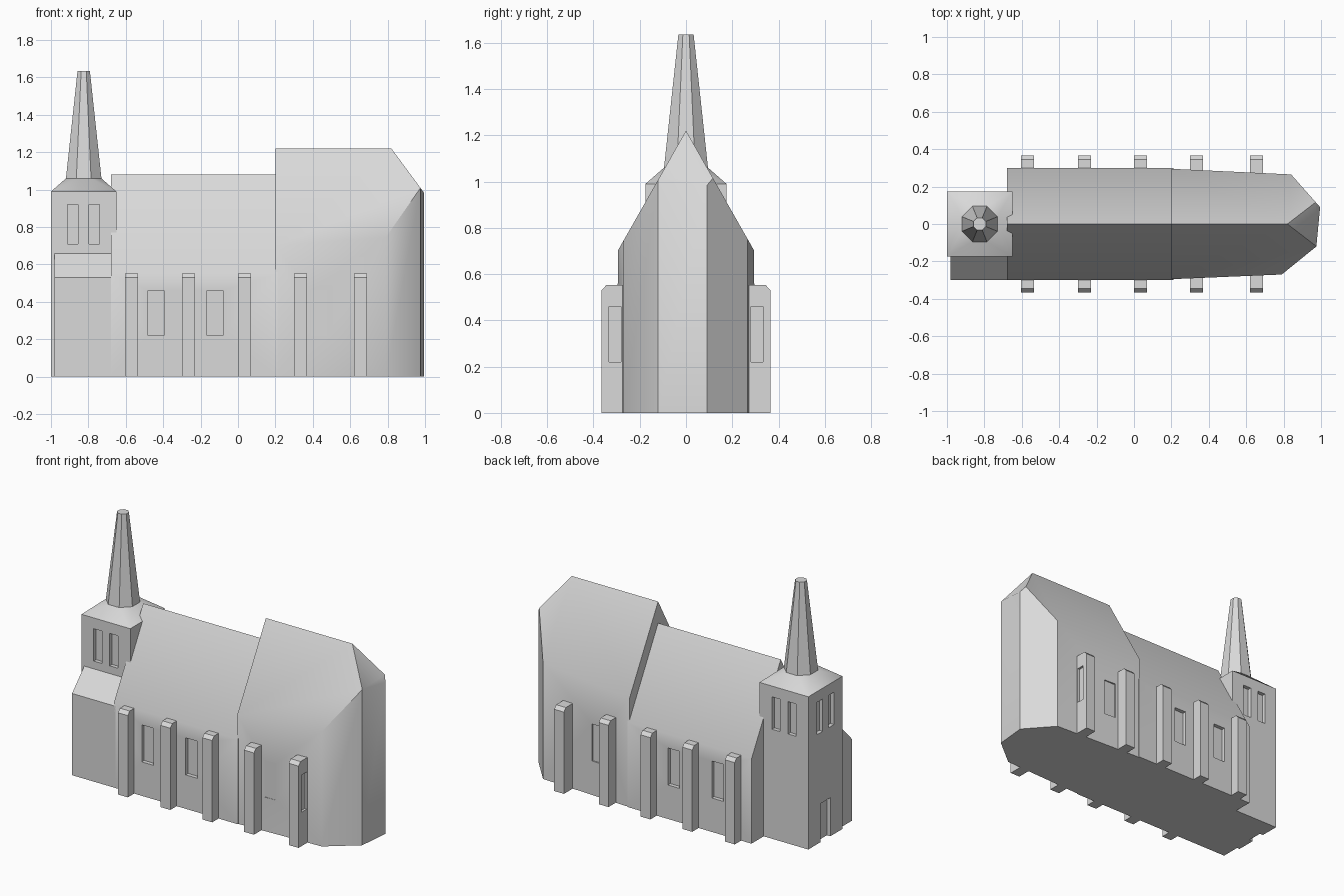
import bpy, bmesh, math
from mathutils import Vector

if "Cube" in bpy.data.objects:
    bpy.data.objects.remove(bpy.data.objects["Cube"])

stone = bpy.data.materials.new("pale_grey_stone")
stone.diffuse_color = (0.7, 0.7, 0.7, 1)
stone.use_nodes = True
stone.node_tree.nodes["Principled BSDF"].inputs["Base Color"].default_value = stone.diffuse_color


def finish(name, bm):
    bmesh.ops.recalc_face_normals(bm, faces=bm.faces)
    me = bpy.data.meshes.new(name)
    bm.to_mesh(me)
    bm.free()
    me.materials.append(stone)
    ob = bpy.data.objects.new(name, me)
    bpy.context.collection.objects.link(ob)
    return ob


def extrude(bm, points, offset):
    """Turn a closed outline into a solid prism."""
    face = bm.faces.new([bm.verts.new(p) for p in points])
    ext = bmesh.ops.extrude_face_region(bm, geom=[face], use_keep_orig=True)
    bmesh.ops.translate(bm, vec=offset,
                        verts=[g for g in ext["geom"] if isinstance(g, bmesh.types.BMVert)])


def profile_x(name, yz, x0, x1):
    bm = bmesh.new()
    extrude(bm, [(x0, y, z) for y, z in yz], (x1 - x0, 0, 0))
    return finish(name, bm)


def add_box(bm, x0, x1, y0, y1, z0, z1):
    extrude(bm, [(x0, y0, z0), (x1, y0, z0), (x1, y1, z0), (x0, y1, z0)], (0, 0, z1 - z0))


def cut(ob, boxes):
    """Cut box-shaped recesses out of an object."""
    bm = bmesh.new()
    for b in boxes:
        add_box(bm, *b)
    cutter = finish("recess_cutter", bm)
    cutter.hide_render = True
    mod = ob.modifiers.new("recess", 'BOOLEAN')
    mod.operation, mod.solver, mod.object = 'DIFFERENCE', 'EXACT', cutter
    bpy.context.view_layer.objects.active = ob
    bpy.ops.object.modifier_apply(modifier=mod.name)
    bpy.data.objects.remove(cutter, do_unlink=True)


# Nave with steep gable roof and two windows per side
nave = profile_x("nave", [(-.30, 0), (.30, 0), (.30, .55), (0, 1.08), (-.30, .55)], -.68, .21)
cut(nave, [(x, x + .085, min(s * .275, s * .4), max(s * .275, s * .4), .22, .46)
           for s in (-1, 1) for x in (-.48, -.165)])

# Choir: irregular footprint raised up, then trimmed by two roof planes and a hip
bm = bmesh.new()
extrude(bm, [(.2, -.295, 0), (.79, -.27, 0), (.975, -.12, 0), (.995, .09, 0),
             (.84, .265, 0), (.2, .295, 0)], (0, 0, 1.4))
bmesh.ops.recalc_face_normals(bm, faces=bm.faces)
for x, normal in ((0, (0, 1.76, 1)), (0, (0, -1.76, 1)), (.82, (1.355, 0, 1))):
    res = bmesh.ops.bisect_plane(bm, geom=bm.verts[:] + bm.edges[:] + bm.faces[:], dist=1e-5,
                                 plane_co=(x, 0, 1.22), plane_no=Vector(normal).normalized(),
                                 clear_outer=True)
    rim = [e for e in bm.edges if e.is_boundary]
    bmesh.ops.holes_fill(bm, edges=rim, sides=0)
choir = finish("choir", bm)
cut(choir, [(.39, .475, -.4, -.283, .22, .46), (.39, .475, .275, .4, .22, .46)])

# Buttresses with bevelled caps, the last pair with a side recess
for s, side in ((-1, "south"), (1, "north")):
    for i, x in enumerate((-.605, -.30, 0, .30, .62)):
        yz = [(s * .25, 0), (s * .365, 0), (s * .365, .53), (s * .345, .552), (s * .25, .552)]
        ob = profile_x(f"buttress_{side}_{i + 1}", yz, x, x + .07)
        if i == 4:
            y0, y1 = sorted((s * .28, s * .333))
            cut(ob, [(.675, .75, y0, y1, .22, .46)])

# Lean-to beside the tower
profile_x("lean_to", [(-.30, 0), (-.1, 0), (-.1, .665), (-.17, .665), (-.30, .53)], -.98, -.67)

# Tower with paired belfry windows and a west door
CX, H = -.825, .175
bm = bmesh.new()
add_box(bm, CX - H, CX + H, -H, H, 0, .99)
tower = finish("tower", bm)
boxes = [(-1.1, -.975, -.05, .05, -.1, .25)]
for o in (-.0875, .0275):
    w = .058
    boxes += [(CX + o, CX + o + w, -.3, -H + .025, .71, .92),
              (CX + o, CX + o + w, H - .025, .3, .71, .92),
              (-1.1, -.975, o, o + w, .71, .92)]
cut(tower, boxes)


def octagon(apothem, z):
    r = apothem / math.cos(math.pi / 8)
    return [(CX + r * math.cos((k + .5) * math.pi / 4),
             r * math.sin((k + .5) * math.pi / 4), z) for k in range(8)]


# Tower roof (square to octagon) and the tapering spire
square = [(CX + a * H, b * H, .99) for a in (-1, 1) for b in (-1, 1)]
for name, pts in (("tower_roof", square + octagon(.095, 1.06)),
                  ("spire", octagon(.095, 1.06) + octagon(.033, 1.635))):
    bm = bmesh.new()
    for p in pts:
        bm.verts.new(p)
    bmesh.ops.convex_hull(bm, input=bm.verts[:])
    bmesh.ops.dissolve_limit(bm, angle_limit=.01, verts=bm.verts[:], edges=bm.edges[:])
    finish(name, bm)

# Soft eaves, sharp corners
for ob in bpy.context.scene.objects:
    ob.select_set(True)
    bpy.context.view_layer.objects.active = ob
bpy.ops.object.shade_smooth_by_angle(angle=math.radians(40))
